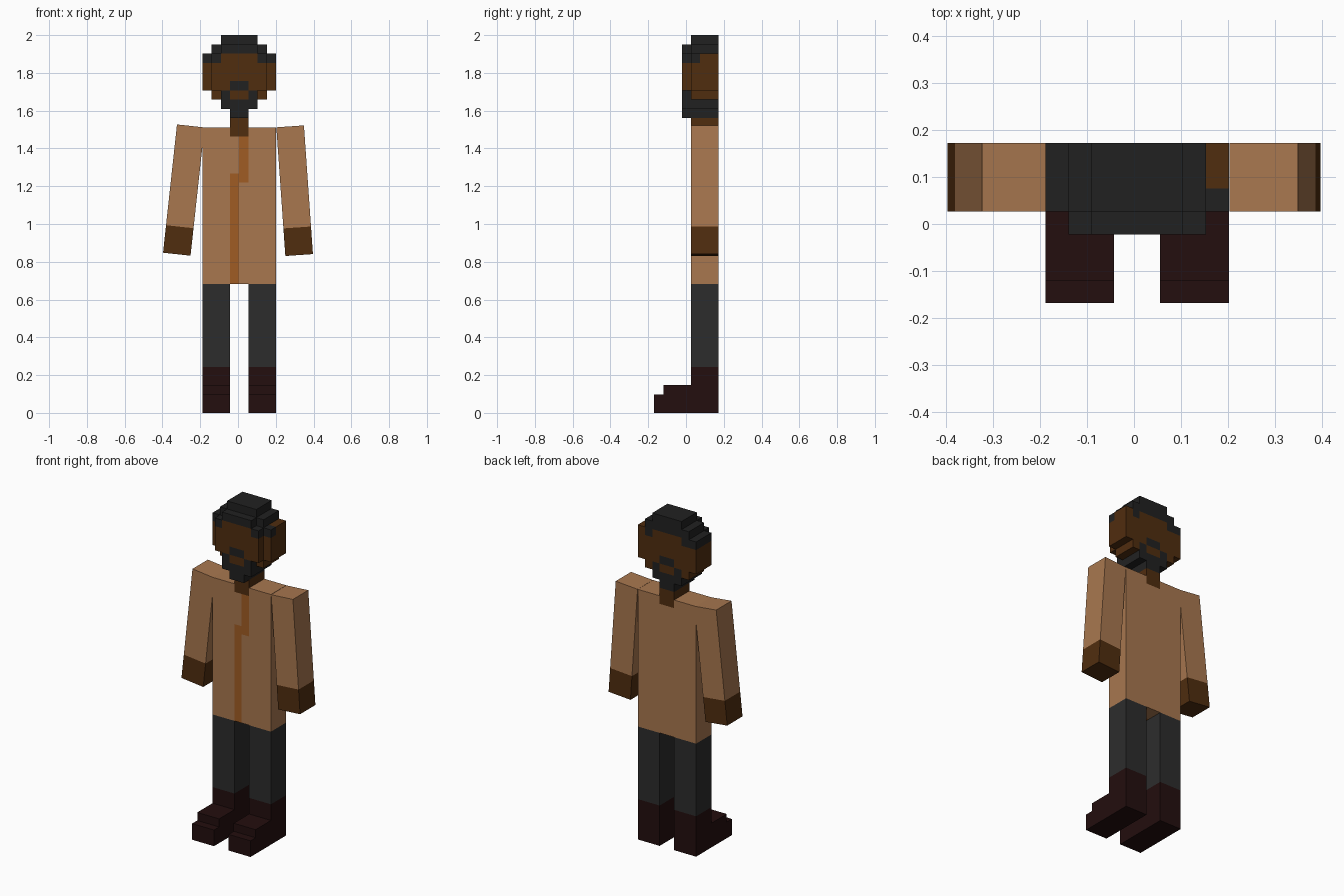
import bpy, bmesh, math
from mathutils import Matrix, Vector

if "Cube" in bpy.data.objects:
    bpy.data.objects.remove(bpy.data.objects["Cube"])

V = 2 / 41                    # size of one block
X0, Y0 = 0.0065, 0.0265       # grid origin: middle of body, front of coat


def srgb(r, g, b):
    return tuple((c / 255 / 12.92) if c < 11 else ((c / 255 + 0.055) / 1.055) ** 2.4
                 for c in (r, g, b)) + (1,)


COLOURS = {"skin": (80, 45, 15), "hair": (33, 33, 33), "coat": (168, 119, 79),
           "placket": (160, 92, 36), "trousers": (44, 44, 44), "boot": (35, 14, 14)}
MATS = {}
for name, rgb in COLOURS.items():
    MATS[name] = bpy.data.materials.new(name)
    MATS[name].diffuse_color = srgb(*rgb)


def fill(cells, part, mat, x, y, z):
    """Fill a box of blocks; later fills overwrite earlier ones."""
    for i in range(*x):
        for j in range(*y):
            for k in range(*z):
                cells[i, j, k] = (part, mat)


DIRS = [Vector(d) for d in ((1, 0, 0), (-1, 0, 0), (0, 1, 0), (0, -1, 0), (0, 0, 1), (0, 0, -1))]


def build(cells, matrix):
    """One object per part, with only the outer block faces, merged when flat."""
    for part in sorted({p for p, _ in cells.values()}):
        bm = bmesh.new()
        mesh = bpy.data.meshes.new(part)
        slots = sorted({m for p, m in cells.values() if p == part})
        for m in slots:
            mesh.materials.append(MATS[m])
        for c, (p, m) in cells.items():
            if p != part:
                continue
            mid = Vector(c) + Vector((.5, .5, .5))
            for d in DIRS:
                if tuple(int(a + b) for a, b in zip(c, d)) in cells:
                    continue
                u = Vector((d.y, d.z, d.x))
                w = d.cross(u)
                f = bm.faces.new([bm.verts.new(mid + (d + u * a + w * b) / 2)
                                  for a, b in ((-1, -1), (1, -1), (1, 1), (-1, 1))])
                f.material_index = slots.index(m)
        bmesh.ops.remove_doubles(bm, verts=bm.verts, dist=0.001)
        bmesh.ops.dissolve_limit(bm, angle_limit=0.01, verts=bm.verts, edges=bm.edges,
                                 delimit={'MATERIAL'})
        bm.transform(matrix)
        bm.to_mesh(mesh)
        bm.free()
        bpy.context.collection.objects.link(bpy.data.objects.new(part, mesh))


body = {}
# legs and stepped boots
for side, x in (("left", (-4, -1)), ("right", (1, 4))):
    fill(body, side + "_trouser_leg", "trousers", x, (0, 3), (5, 14))
    fill(body, side + "_boot", "boot", x, (0, 3), (0, 5))
    fill(body, side + "_boot", "boot", x, (-3, 0), (0, 3))
    fill(body, side + "_boot", "boot", x, (-4, -3), (0, 2))
# coat with a crooked front opening, and neck
fill(body, "coat", "coat", (-4, 4), (0, 3), (14, 31))
fill(body, "coat", "placket", (-1, 0), (0, 1), (14, 26))
fill(body, "coat", "placket", (0, 1), (0, 1), (25, 30))
fill(body, "neck", "skin", (-1, 1), (0, 3), (30, 32))
# head: main block, then the raised face layer
fill(body, "head", "skin", (-4, 4), (0, 3), (35, 39))
fill(body, "head", "skin", (-3, 3), (0, 3), (34, 35))
fill(body, "head", "skin", (-3, 3), (-1, 0), (35, 39))
# hair cap stepping down to the temples
fill(body, "hair", "hair", (-2, 2), (0, 3), (40, 41))
fill(body, "hair", "hair", (-3, 3), (0, 3), (39, 40))
fill(body, "hair", "hair", (-2, 2), (-1, 0), (39, 40))
fill(body, "hair", "hair", (-4, -2), (0, 3), (38, 39))
fill(body, "hair", "hair", (2, 3), (0, 3), (38, 39))
fill(body, "hair", "hair", (3, 4), (0, 1), (38, 39))
for x in (-3, 2):
    fill(body, "hair", "hair", (x, x + 1), (-1, 0), (38, 39))
# beard and moustache around the mouth
fill(body, "beard", "hair", (-1, 1), (-1, 3), (35, 36))
fill(body, "beard", "hair", (-2, 2), (-1, 3), (33, 35))
fill(body, "head", "skin", (-1, 1), (-1, 3), (34, 35))
fill(body, "beard", "hair", (-1, 1), (-1, 3), (32, 33))
build(body, Matrix.Translation((X0, Y0, 0)) @ Matrix.Scale(V, 4))

# arms: sleeve and hand, hung from the outer top corner and tilted outwards
for side, x, ox, oz, tilt in (("left", (0, 3), -0.323, 1.527, 6.2),
                              ("right", (-3, 0), 0.349, 1.522, -4.0)):
    arm = {}
    fill(arm, side + "_sleeve", "coat", x, (0, 3), (-11, 0))
    fill(arm, side + "_hand", "skin", x, (0, 3), (-14, -11))
    build(arm, Matrix.Translation((ox, Y0, oz))
          @ Matrix.Rotation(math.radians(tilt), 4, 'Y') @ Matrix.Scale(V, 4))

for m in bpy.data.materials:
    if m.users and not m.is_grease_pencil:
        m.use_nodes = True
        m.node_tree.nodes["Principled BSDF"].inputs["Base Color"].default_value = m.diffuse_color
